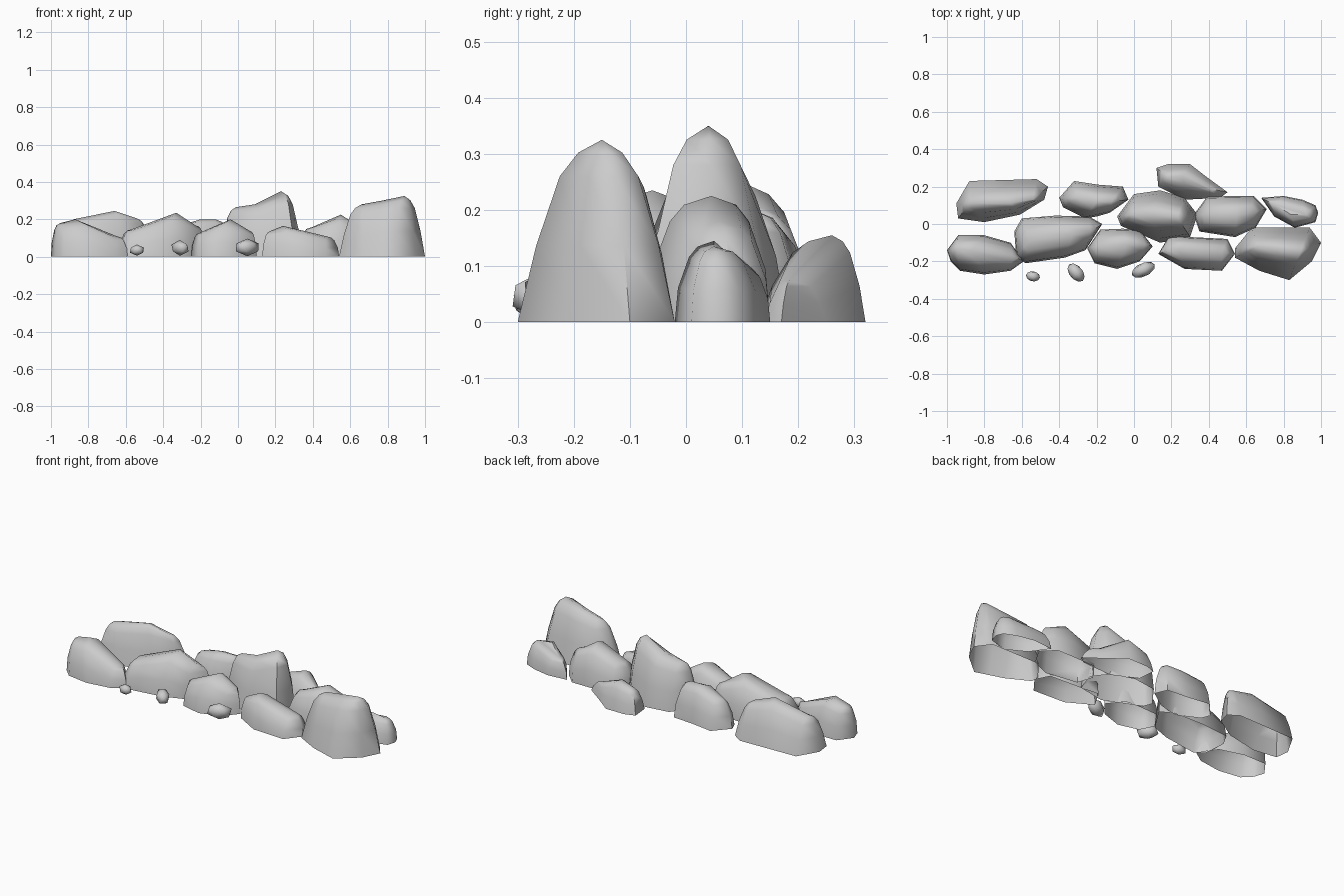
import bpy
import bmesh
import math
from mathutils import Vector

default_cube = bpy.data.objects.get("Cube")
if default_cube:
    bpy.data.objects.remove(default_cube, do_unlink=True)

# Single stone material
stone = bpy.data.materials.new("grey stone")
stone.use_nodes = True
stone_colour = (0.6, 0.6, 0.6, 1.0)
stone.diffuse_color = stone_colour
shader = next(node for node in stone.node_tree.nodes if node.type == "BSDF_PRINCIPLED")
shader.inputs["Base Color"].default_value = stone_colour
shader.inputs["Roughness"].default_value = 0.8


def finish(name, bm):
    """Turn a bmesh into a softly shaded stone object."""
    bmesh.ops.recalc_face_normals(bm, faces=bm.faces[:])
    mesh = bpy.data.meshes.new(name)
    bm.to_mesh(mesh)
    bm.free()
    mesh.materials.append(stone)
    rock_object = bpy.data.objects.new(name, mesh)
    bpy.context.collection.objects.link(rock_object)
    bpy.ops.object.select_all(action="DESELECT")
    rock_object.select_set(True)
    bpy.context.view_layer.objects.active = rock_object
    bpy.ops.object.shade_smooth_by_angle(angle=math.radians(62))
    return rock_object


def boulder(name, footprint, ridge, taper=0.08):
    """Loft an open-bottomed shell from a ground outline up to a short ridge."""
    bm = bmesh.new()
    ridge_points = [Vector(point) for point in ridge]
    # Shell profile: fraction of the height, fraction of the way to the ridge
    shell = [(0, 0), (0.42, taper), (0.8, taper + 0.28), (0.93, taper + 0.5), (1, 1)]
    rings = []
    for rise, inset in shell:
        ring = []
        for x, y in footprint:
            ground = Vector((x, y, 0))
            crest = min(ridge_points, key=lambda p: (p.xy - ground.xy).length)
            point = ground.lerp(crest, inset)
            point.z = crest.z * rise
            ring.append(bm.verts.new(point))
        rings.append(ring)
    count = len(footprint)
    for lower, upper in zip(rings, rings[1:]):
        for i in range(count):
            j = (i + 1) % count
            bm.faces.new((lower[i], lower[j], upper[j], upper[i]))
    # Merge the top ring into the ridge and close any gap left along it
    bmesh.ops.remove_doubles(bm, verts=bm.verts[:], dist=0.0005)
    gap = [e for e in bm.edges if e.is_boundary and min(v.co.z for v in e.verts) > 0.01]
    if gap:
        bmesh.ops.holes_fill(bm, edges=gap, sides=0)
    return finish(name, bm)


def pebble(name, centre, radii, turn):
    """Small closed stone: a coarse faceted ball with pointed ends."""
    bm = bmesh.new()
    bmesh.ops.create_icosphere(bm, subdivisions=1, radius=1)
    bmesh.ops.scale(bm, vec=radii, verts=bm.verts[:])
    finished = finish(name, bm)
    finished.location = centre
    finished.rotation_euler.z = math.radians(turn)


# Back row, from right to left
boulder("back_right_boulder",
        [(-.88, .23), (-.7, .235), (-.52, .24), (-.46, .2), (-.48, .13),
         (-.61, .05), (-.8, .01), (-.94, .03), (-.95, .11)],
        [(-.88, .11, .2), (-.66, .11, .245), (-.54, .13, .205)], taper=.2)
boulder("back_inner_right_boulder",
        [(-.32, .23), (-.19, .21), (-.06, .2), (-.03, .13),
         (-.13, .06), (-.2, .04), (-.26, .03), (-.38, .09), (-.4, .14)],
        [(-.3, .14, .17), (-.2, .12, .2), (-.12, .12, .2)], taper=.12)
boulder("rear_low_boulder",
        [(.12, .3), (.18, .32), (.3, .32), (.39, .25), (.5, .17),
         (.46, .14), (.27, .13), (.13, .2)],
        [(.18, .25, .13), (.26, .26, .155), (.4, .19, .08)], taper=.18)
boulder("back_inner_left_boulder",
        [(.39, .145), (.52, .15), (.64, .15), (.71, .08), (.65, -.02),
         (.54, -.07), (.35, -.04), (.32, .05)],
        [(.4, .05, .16), (.55, .045, .225), (.62, .06, .18)])
boulder("back_left_boulder",
        [(.68, .14), (.8, .15), (.9, .13), (.97, .1), (.985, .06), (.97, .01),
         (.86, -.02), (.75, .04)],
        [(.76, .1, .1), (.84, .05, .145), (.92, .05, .135)])

# Middle boulders
boulder("middle_right_boulder",
        [(-.6, .03), (-.42, .045), (-.24, .04), (-.17, 0), (-.26, -.14),
         (-.37, -.18), (-.58, -.21), (-.63, -.17), (-.64, -.04)],
        [(-.56, -.09, .15), (-.33, -.06, .235), (-.23, -.04, .17)])
boulder("tall_centre_boulder",
        [(0, .16), (.14, .18), (.27, .14), (.34, .05),
         (.3, -.07), (.14, -.1), (-.07, -.01), (-.09, .04)],
        [(-.01, .05, .265), (.09, .05, .28), (.23, .04, .35)], taper=.15)

# Front row, from right to left
boulder("front_right_boulder",
        [(-.94, -.06), (-.8, -.06), (-.66, -.1), (-.59, -.2), (-.66, -.25),
         (-.8, -.27), (-.93, -.25), (-.98, -.2), (-1, -.14)],
        [(-.95, -.13, .18), (-.87, -.14, .2), (-.65, -.17, .11)])
boulder("front_centre_boulder",
        [(-.18, -.03), (-.06, -.025), (.03, -.03), (.1, -.12), (.03, -.2),
         (-.09, -.24), (-.21, -.21), (-.25, -.13)],
        [(-.2, -.12, .13), (-.04, -.11, .2), (.06, -.11, .14)])
boulder("front_low_boulder",
        [(.19, -.06), (.3, -.07), (.5, -.08), (.54, -.16), (.47, -.25),
         (.27, -.24), (.13, -.16)],
        [(.18, -.14, .14), (.24, -.13, .165), (.47, -.15, .11)])
boulder("front_left_boulder",
        [(.63, -.02), (.78, -.02), (.94, -.02), (1, -.1), (.95, -.2),
         (.83, -.3), (.75, -.275), (.67, -.25), (.54, -.18), (.54, -.13)],
        [(.66, -.12, .28), (.77, -.13, .3), (.89, -.15, .325)], taper=.22)

# Loose pebbles along the front
pebble("right_pebble", (-.54, -.28, .035), (.042, .03, .03), -10)
pebble("middle_pebble", (-.31, -.26, .047), (.064, .04, .042), -50)
pebble("left_pebble", (.05, -.245, .05), (.075, .04, .047), 25)
